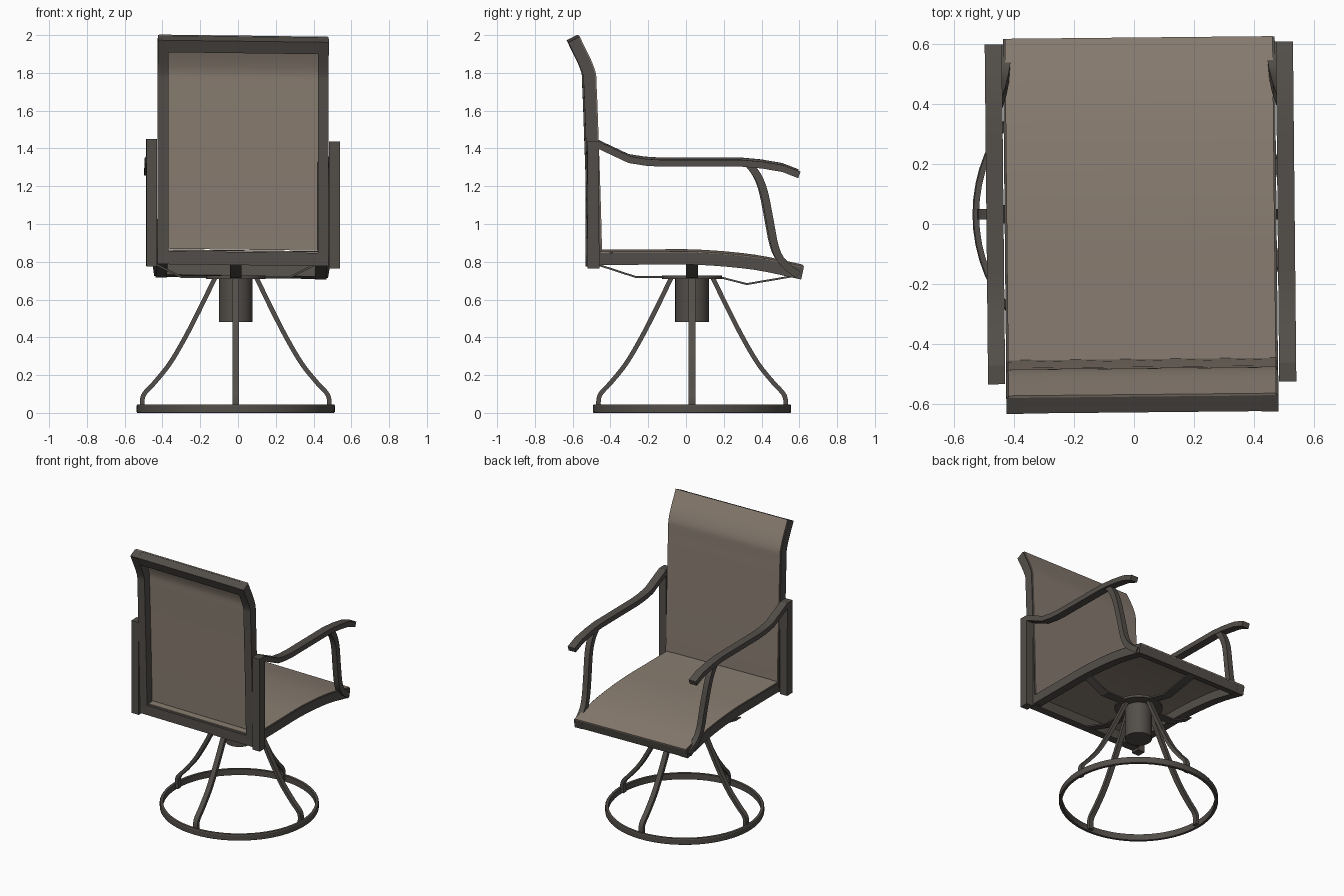
import bpy, bmesh, math
from mathutils import Vector

if "Cube" in bpy.data.objects:
    bpy.data.objects.remove(bpy.data.objects["Cube"])

def material(name, col):
    m = bpy.data.materials.new(name)
    m.diffuse_color = (*col, 1)
    m.use_nodes = True
    m.node_tree.nodes["Principled BSDF"].inputs["Base Color"].default_value = m.diffuse_color
    return m

METAL = material("bronze_metal", (0.085, 0.076, 0.067))
FABRIC = material("sling_fabric", (0.25, 0.205, 0.165))
BASE = Vector((-0.012, 0.032, 0))

def swivel(v):
    # the chair sits slightly turned and tilted on its base
    return Vector((v.x + 0.022 - 0.01 * v.y, v.y + 0.01 * v.x, v.z - 0.0125 * v.x))

def on_base(v):
    return v + BASE

def finish(name, bm, mat, place):
    for v in bm.verts:
        v.co = place(v.co)
    bmesh.ops.recalc_face_normals(bm, faces=bm.faces)
    me = bpy.data.meshes.new(name)
    bm.to_mesh(me)
    bm.free()
    me.materials.append(mat)
    ob = bpy.data.objects.new(name, me)
    bpy.context.collection.objects.link(ob)
    bpy.context.view_layer.objects.active = ob
    ob.select_set(True)
    bpy.ops.object.shade_smooth_by_angle(angle=math.radians(25))
    ob.select_set(False)

def smooth(pts, n=4):
    # Catmull-Rom through the given points
    p = [Vector(q) for q in pts]
    p = [2 * p[0] - p[1]] + p + [2 * p[-1] - p[-2]]
    out = []
    for i in range(1, len(p) - 2):
        a, b, c, d = p[i - 1:i + 3]
        for k in range(n):
            t = k / n
            out.append(0.5 * (2 * b + (c - a) * t + (2 * a - 5 * b + 4 * c - d) * t * t
                              + (3 * b - a - 3 * c + d) * t ** 3))
    return out + [p[-2]]

def bar(name, pts, width, thick, side=(1, 0, 0), offset=0, mat=METAL, place=swivel):
    # rectangular section swept along a path; width runs along `side`
    p = [Vector(q) for q in pts]
    s = Vector(side).normalized()
    bm = bmesh.new()
    rings = []
    for i, q in enumerate(p):
        d0 = (q - p[i - 1]).normalized() if i else (p[1] - q).normalized()
        d1 = (p[i + 1] - q).normalized() if i < len(p) - 1 else d0
        t = (d0 + d1).normalized()
        n = t.cross(s).normalized() / max(t.dot(d0), 0.5)
        rings.append([bm.verts.new(q + s * a * width / 2 + n * (offset + b * thick / 2))
                      for a, b in ((-1, -1), (1, -1), (1, 1), (-1, 1))])
    for r0, r1 in zip(rings, rings[1:]):
        for k in range(4):
            bm.faces.new((r0[k], r0[(k + 1) % 4], r1[(k + 1) % 4], r1[k]))
    bm.faces.new(rings[0])
    bm.faces.new(rings[-1])
    finish(name, bm, mat, place)

def lathe(name, profile, closed, steps=64):
    # (radius, z) profile turned about the base axis
    bm = bmesh.new()
    vs = [bm.verts.new((r, 0, z)) for r, z in profile]
    es = [bm.edges.new(e) for e in zip(vs, vs[1:])]
    if closed:
        es.append(bm.edges.new((vs[-1], vs[0])))
    bmesh.ops.spin(bm, geom=vs + es, cent=(0, 0, 0), axis=(0, 0, 1),
                   angle=math.tau, steps=steps)
    bmesh.ops.remove_doubles(bm, verts=bm.verts, dist=1e-4)
    finish(name, bm, METAL, on_base)

# swivel base: ring, hub, top plate
lathe("base_ring", [(0.503, 0.0), (0.521, 0.0), (0.525, 0.006), (0.525, 0.038),
                    (0.521, 0.044), (0.503, 0.044)], True)
lathe("hub", [(0, 0.48), (0.089, 0.48), (0.089, 0.715), (0, 0.715)], False, 32)
lathe("top_plate", [(0, 0.71), (0.158, 0.71), (0.158, 0.727), (0, 0.727)], False, 32)

# four curved legs and four flat straps under the seat
leg = smooth([(0.494, 0.01), (0.49, 0.09), (0.43, 0.16), (0.35, 0.26),
              (0.27, 0.395), (0.19, 0.55), (0.11, 0.715)])
straps = [[(0.10, 0.72), (0.29, 0.72), (0.43, 0.79)],
          [(0.10, 0.722), (0.16, 0.715), (0.29, 0.682), (0.56, 0.728)],
          [(0.10, 0.72), (0.29, 0.72), (0.43, 0.79)],
          [(0.10, 0.72), (0.30, 0.72), (0.50, 0.785)]]
for i, strap in enumerate(straps):
    c, s = round(math.cos(i * math.pi / 2)), round(math.sin(i * math.pi / 2))
    bar(f"base_leg_{i}", [(c * p.x, s * p.x, p.y) for p in leg],
        0.035, 0.024, (-s, c, 0), place=on_base)
    bar(f"seat_strap_{i}", [(c * r, s * r, z) for r, z in strap],
        0.062, 0.01, (-s, c, 0), place=on_base)

# side profiles of seat and back
seat = smooth([(0, -0.50, 0.821), (0, -0.2, 0.822), (0, 0.07, 0.821),
               (0, 0.36, 0.795), (0, 0.612, 0.743)])
back = smooth([(0, -0.484, 0.785), (0, -0.492, 1.1), (0, -0.503, 1.43), (0, -0.514, 1.72),
               (0, -0.525, 1.82), (0, -0.6, 1.981)])

def shifted(path, x):
    return [(x, p.y, p.z) for p in path]

arm = [(-0.475, 1.427), (-0.305, 1.347), (-0.22, 1.333), (-0.14, 1.328),
       (0.29, 1.328), (0.40, 1.318), (0.51, 1.299), (0.595, 1.266)]
support = smooth([(0.478, 0.325, 1.325), (0.478, 0.375, 1.26), (0.475, 0.41, 1.17),
                  (0.465, 0.44, 1.02), (0.458, 0.468, 0.88), (0.45, 0.51, 0.80),
                  (0.44, 0.59, 0.735)], 3)

# mirrored frame parts
for sx, label in ((-1, "left"), (1, "right")):
    bar(f"seat_rail_{label}", shifted(seat, sx * 0.422), 0.06, 0.064)
    bar(f"back_rail_{label}", shifted(back, sx * 0.424), 0.057, 0.062)
    bar(f"arm_upright_{label}", [(sx * 0.484, -0.495, 0.77), (sx * 0.484, -0.497, 1.443)],
        0.057, 0.062)
    bar(f"armrest_{label}", [(sx * 0.484, y, z) for y, z in arm], 0.057, 0.036)
    bar(f"arm_support_{label}", [(sx * p.x, p.y, p.z) for p in support], 0.04, 0.04)

# cross bars
for name, y, z, side, w, t in (
        ("back_top_bar", -0.585, 1.948, (0, -0.42, 0.9), 0.07, 0.058),
        ("seat_back_bar", -0.488, 0.817, (0, 0, 1), 0.07, 0.056),
        ("seat_front_bar", 0.582, 0.75, (0, 0.97, -0.22), 0.06, 0.06)):
    bar(name, [(-0.45, y, z), (0.45, y, z)], w, t, side)

# fabric slings on the top of the seat and the front of the back
bar("seat_sling", seat, 0.89, 0.008, offset=-0.034, mat=FABRIC)
bar("back_sling", [p for p in back if p.z > 0.83], 0.89, 0.008, offset=0.033, mat=FABRIC)
